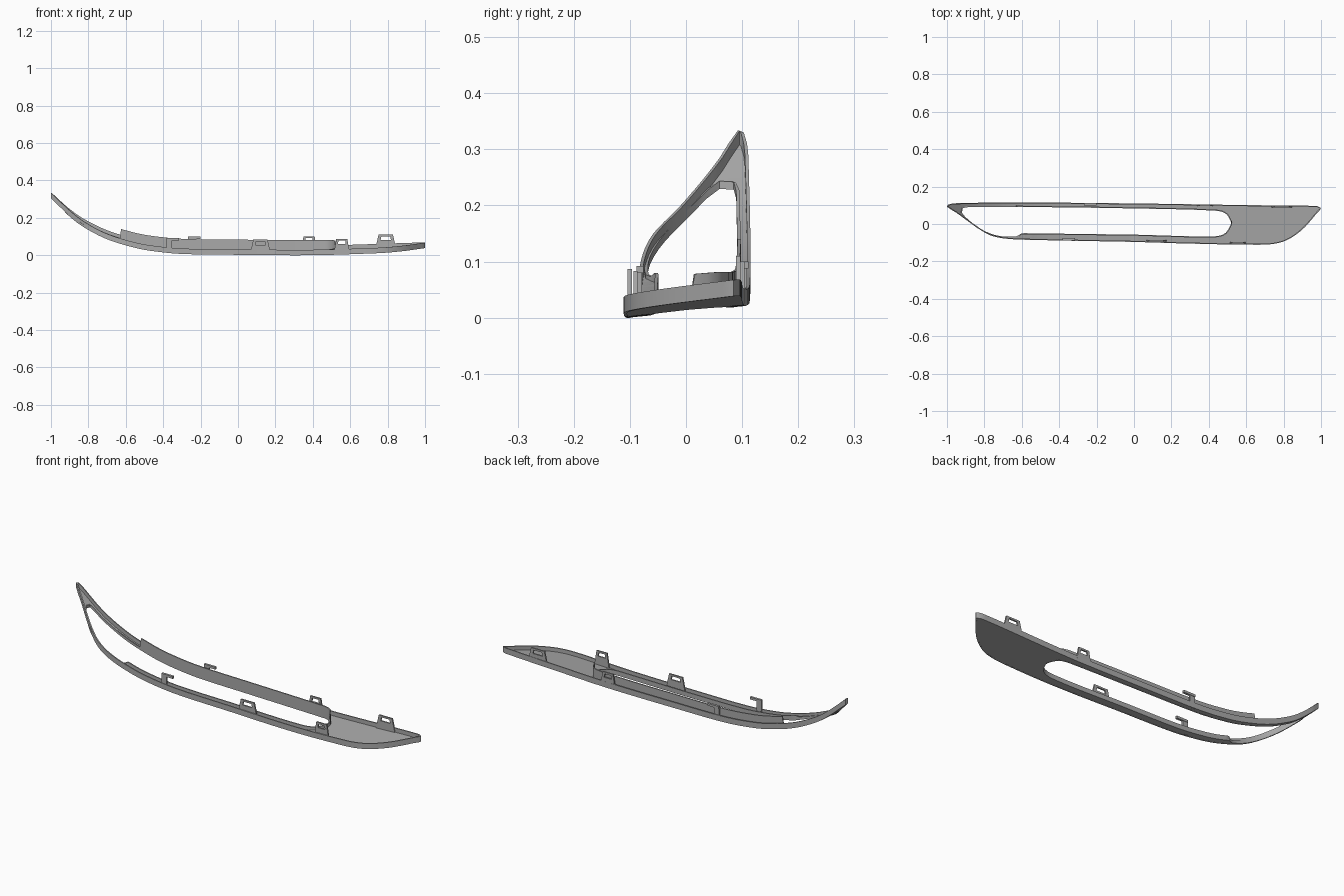
import bpy, bmesh, math
from mathutils import Vector

cube = bpy.data.objects.get("Cube")
if cube:
    bpy.data.objects.remove(cube)

grey = bpy.data.materials.new("plain grey")
grey.use_nodes = True
COLOUR = (0.4, 0.4, 0.4, 1)
grey.diffuse_color = COLOUR
grey.node_tree.nodes["Principled BSDF"].inputs["Base Color"].default_value = COLOUR


def smooth_path(points, closed):
    """Cubic path through 2D points, spaced by chord length."""
    pts = [Vector(p) for p in points]
    n = len(pts)

    def tangent(i):
        a = pts[(i - 1) % n] if closed else pts[max(i - 1, 0)]
        b = pts[(i + 1) % n] if closed else pts[min(i + 1, n - 1)]
        span = (pts[i] - a).length + (b - pts[i]).length
        return (b - a) / span

    out = []
    for i in range(n if closed else n - 1):
        j = (i + 1) % n
        p, q = pts[i], pts[j]
        d = (q - p).length
        steps = max(1, math.ceil(d / 0.03))
        for k in range(steps):
            t = k / steps
            h = t * t * (3 - 2 * t)
            out.append(p * (1 - h) + q * h
                       + tangent(i) * d * t * (1 - t) ** 2
                       - tangent(j) * d * t * t * (1 - t))
    if not closed:
        out.append(pts[-1])
    return out


# Lengthwise sweep of the underside, and plan outlines
SWEEP = smooth_path([(-1, .285), (-.9, .197), (-.83, .147), (-.7, .083), (-.55, .038),
                     (-.45, .02), (-.3, .006), (0, .002), (.4, .001), (.7, .01),
                     (.9, .017), (1, .02)], False)
OUTER = smooth_path([(.98, .096), (.6, .101), (0, .11), (-.6, .115), (-.95, .111),
                     (-.995, .103), (-1, .092), (-.95, .06), (-.85, -.012),
                     (-.77, -.06), (-.68, -.079), (-.5, -.086), (0, -.096),
                     (.3, -.105), (.65, -.111), (.75, -.106), (.82, -.085),
                     (.9, -.03), (.98, .06), (1, .085)], True)
HOLE = smooth_path([(.45, .07), (0, .083), (-.625, .092), (-.632, .092), (-.85, .09),
                    (-.915, .085), (-.92, .06), (-.88, .018), (-.8, -.037),
                    (-.72, -.064), (-.63, -.066), (-.6, -.05), (-.56, -.05),
                    (0, -.057), (.43, -.066), (.49, -.048), (.518, 0),
                    (.518, .008), (.517, .014), (.495, .052)], True)


def surface(x, y):
    """Height of the underside at a plan position."""
    tilt = 0.1 * (y + 0.1)
    for a, b in zip(SWEEP, SWEEP[1:]):
        if x <= b.x:
            t = max(0, (x - a.x) / (b.x - a.x))
            return a.y + (b.y - a.y) * t + tilt
    return SWEEP[-1].y + tilt


def finish(name, bm):
    bmesh.ops.recalc_face_normals(bm, faces=bm.faces)
    mesh = bpy.data.meshes.new(name)
    bm.to_mesh(mesh)
    bm.free()
    mesh.materials.append(grey)
    obj = bpy.data.objects.new(name, mesh)
    bpy.context.collection.objects.link(obj)
    bpy.ops.object.select_all(action='DESELECT')
    obj.select_set(True)
    bpy.context.view_layer.objects.active = obj
    bpy.ops.object.shade_smooth_by_angle(angle=math.radians(30))
    return obj


def face_plate():
    """Curved plate with the long opening, thickened upward."""
    bm = bmesh.new()
    for loop in (OUTER, HOLE):
        vs = [bm.verts.new((p.x, p.y, 0)) for p in loop]
        for a, b in zip(vs, vs[1:] + vs[:1]):
            bm.edges.new((a, b))
    bmesh.ops.triangle_fill(bm, edges=bm.edges[:], use_beauty=True, normal=(0, 0, 1))
    for i in range(-24, 25):
        bmesh.ops.bisect_plane(bm, geom=bm.verts[:] + bm.edges[:] + bm.faces[:],
                               plane_co=(i / 25, 0, 0), plane_no=(1, 0, 0))
    for v in bm.verts:
        v.co.z = surface(v.co.x, v.co.y)
    lower = bm.faces[:]
    made = bmesh.ops.extrude_face_region(bm, geom=lower, use_keep_orig=True)["geom"]
    for v in made:
        if isinstance(v, bmesh.types.BMVert):
            v.co.z += 0.008
    finish("face_plate", bm)


def wall(name, path, height, thick):
    """Closed upright wall following a plan loop."""
    bm = bmesh.new()
    rings = []
    n = len(path)
    for i, p in enumerate(path):
        d = (path[(i + 1) % n] - path[i - 1]).normalized()
        q = p + Vector((-d.y, d.x)) * thick
        z = surface(p.x, p.y)
        h = height(p)
        rings.append([bm.verts.new(c) for c in (
            (p.x, p.y, z), (p.x, p.y, z + h), (q.x, q.y, z + h), (q.x, q.y, z))])
    for a, b in zip(rings, rings[1:] + rings[:1]):
        for k in range(4):
            m = (k + 1) % 4
            bm.faces.new((a[k], b[k], b[m], a[m]))
    finish(name, bm)


def inner_height(p):
    if p.x > -0.628 and p.y > 0.01:
        return 0.063
    return 0.024 if p.x > -0.61 else 0.014


def clip_tab(name, x, y, width, top):
    """Tapered upright tab with a slot through it."""
    z0 = surface(x, y) + 0.005
    w = width / 2
    rim = [(-w, z0), (w, z0), (w * .7, top), (-w * .7, top)]
    slot = [(-w * .5, top - .028), (w * .5, top - .028),
            (w * .42, top - .009), (-w * .42, top - .009)]
    bm = bmesh.new()
    outer = [bm.verts.new((x + a, y - .004, z)) for a, z in rim]
    inner = [bm.verts.new((x + a, y - .004, z)) for a, z in slot]
    for k in range(4):
        m = (k + 1) % 4
        bm.faces.new((outer[k], outer[m], inner[m], inner[k]))
    made = bmesh.ops.extrude_face_region(bm, geom=bm.faces[:], use_keep_orig=True)["geom"]
    bmesh.ops.translate(bm, vec=(0, .008, 0),
                        verts=[v for v in made if isinstance(v, bmesh.types.BMVert)])
    finish(name, bm)


def block(name, x, y, z, sx, sy, sz):
    bm = bmesh.new()
    bmesh.ops.create_cube(bm, size=1)
    for v in bm.verts:
        v.co = Vector((x + v.co.x * sx, y + v.co.y * sy, z + v.co.z * sz))
    finish(name, bm)


face_plate()
wall("outer_rim", OUTER, lambda p: 0.029, 0.006)
wall("opening_wall", HOLE, inner_height, -0.006)

# Mounting tabs along both long edges
for i, (x, y, w, top) in enumerate([(.79, .093, .11, .11), (.38, .1, .085, .1),
                                    (.12, -.09, .11, .083), (.555, -.1, .085, .087)]):
    clip_tab(f"mounting_tab_{i + 1}", x, y, w, top)

# Small hooks: a stem with a sideways lip
for side, x, y, top in (("back", -.24, .105, .1), ("front", -.355, -.082, .092)):
    z0 = surface(x, y)
    block(f"{side}_hook_stem", x - .012, y, (z0 + top) / 2, .03, .008, top - z0)
    block(f"{side}_hook_lip", x + .006, y, top - .006, .066, .012, .012)
